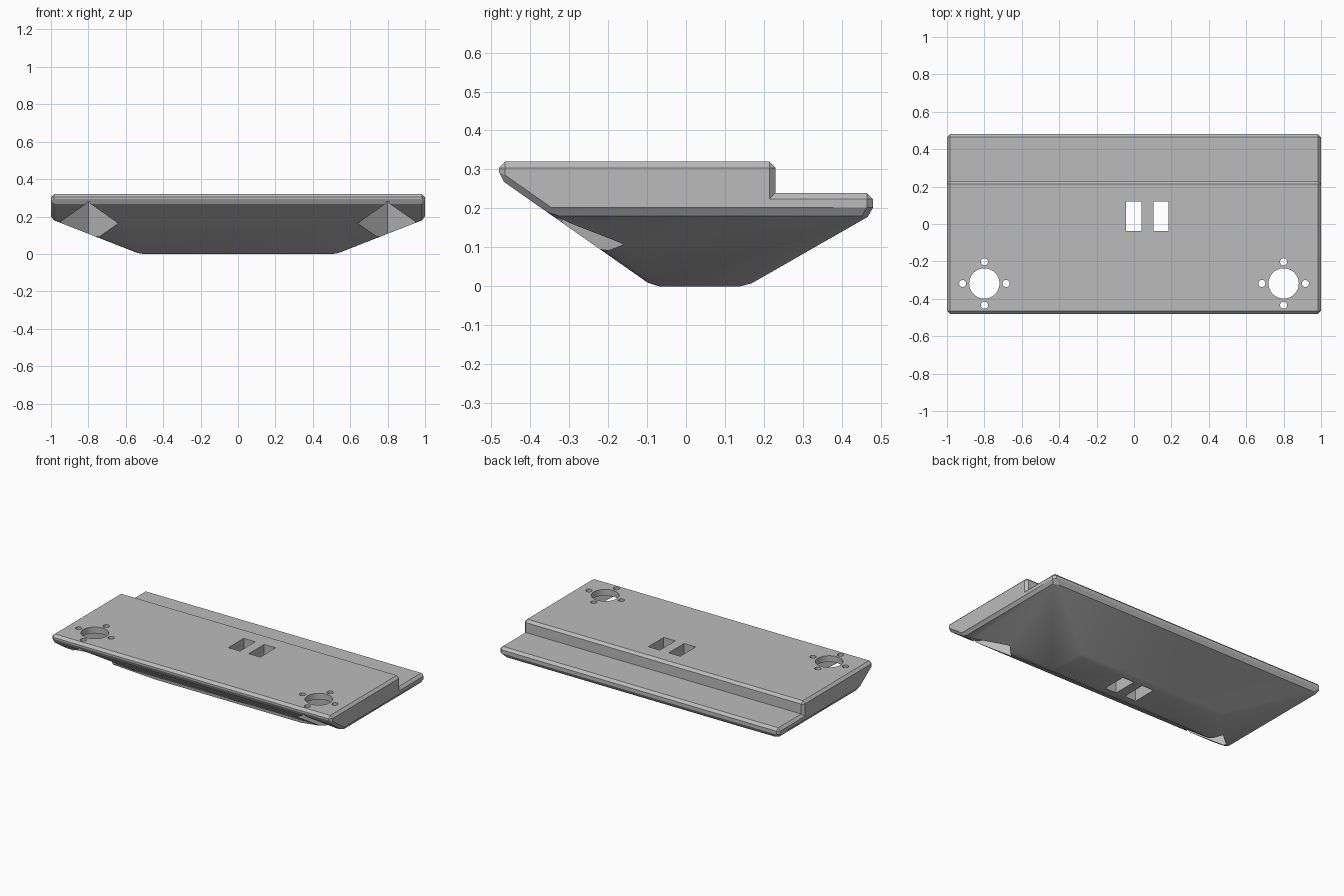
import bpy
import bmesh
import math
from mathutils import Matrix, Vector

cube = bpy.data.objects.get("Cube")
if cube:
    bpy.data.objects.remove(cube, do_unlink=True)

grey = bpy.data.materials.new("plain grey")
grey.use_nodes = True
colour = (0.5, 0.5, 0.5, 1)
grey.diffuse_color = colour
grey.node_tree.nodes["Principled BSDF"].inputs["Base Color"].default_value = colour


def make_object(name, bm):
    bmesh.ops.recalc_face_normals(bm, faces=bm.faces[:])
    mesh = bpy.data.meshes.new(name)
    bm.to_mesh(mesh)
    bm.free()
    mesh.materials.append(grey)
    obj = bpy.data.objects.new(name, mesh)
    bpy.context.collection.objects.link(obj)
    return obj


# Stepped side profile (y, z), extruded across the width
RIM = 0.186
profile = [(-0.085, 0), (0.155, 0), (0.48, RIM), (0.48, 0.24), (0.23, 0.24),
           (0.23, 0.32), (-0.48, 0.32), (-0.48, 0.277)]
bm = bmesh.new()
face = bm.faces.new([bm.verts.new((-1, y, z)) for y, z in profile])
extruded = bmesh.ops.extrude_face_region(bm, geom=[face])["geom"]
bmesh.ops.translate(bm, vec=(2, 0, 0),
                    verts=[g for g in extruded if isinstance(g, bmesh.types.BMVert)])
bmesh.ops.recalc_face_normals(bm, faces=bm.faces[:])

# Sloping undersides at both ends
for side in (-1, 1):
    cut = bmesh.ops.bisect_plane(
        bm, geom=bm.verts[:] + bm.edges[:] + bm.faces[:], dist=0.0001,
        plane_co=(side, 0, RIM), plane_no=Vector((side * RIM, 0, -0.475)),
        clear_outer=True)
    bmesh.ops.holes_fill(bm, edges=[e for e in bm.edges if e.is_boundary], sides=0)
bmesh.ops.remove_doubles(bm, verts=bm.verts[:], dist=0.0005)
bmesh.ops.recalc_face_normals(bm, faces=bm.faces[:])

# Narrow chamfer on every outward edge
convex = [e for e in bm.edges
          if len(e.link_faces) == 2 and e.calc_face_angle_signed() > 0.1]
bmesh.ops.bevel(bm, geom=convex, offset=0.016, segments=1, affect='EDGES',
                clamp_overlap=True)
body = make_object("base_body", bm)


def carve(bm):
    cutter = make_object("cutter", bm)
    cutter.hide_render = True
    mod = body.modifiers.new("carve", 'BOOLEAN')
    mod.operation = 'DIFFERENCE'
    mod.solver = 'EXACT'
    mod.object = cutter
    bpy.context.view_layer.objects.active = body
    bpy.ops.object.modifier_apply(modifier=mod.name)
    bpy.data.objects.remove(cutter, do_unlink=True)


def box(centre, size, turn=0):
    bm = bmesh.new()
    matrix = (Matrix.Translation(centre) @ Matrix.Rotation(turn, 4, 'Z')
              @ Matrix.Diagonal((*size, 1)))
    bmesh.ops.create_cube(bm, size=1, matrix=matrix)
    return bm


def drill(x, y, radius, sides):
    bm = bmesh.new()
    bmesh.ops.create_cone(bm, cap_ends=True, segments=sides, radius1=radius,
                          radius2=radius, depth=1,
                          matrix=Matrix.Translation((x, y, 0.2)))
    return bm


# Diamond pockets underneath, each with a large hole and four small ones
HOLE_Y = -0.318
width = 0.16 * math.sqrt(2)
for x in (-0.8, 0.8):
    carve(box((x, HOLE_Y, 0.08), (width, width, 0.4), math.pi / 4))
    carve(drill(x, HOLE_Y, 0.081, 48))
    for i in range(4):
        angle = i * math.pi / 2
        carve(drill(x + 0.116 * math.cos(angle), HOLE_Y + 0.116 * math.sin(angle),
                    0.019, 20))

# Two rectangular slots through the middle
for x in (-0.002, 0.144):
    carve(box((x, 0.042, 0.2), (0.082, 0.157, 1)))

bpy.ops.object.select_all(action='DESELECT')
body.select_set(True)
bpy.context.view_layer.objects.active = body
bpy.ops.object.shade_smooth_by_angle(angle=math.radians(22))
